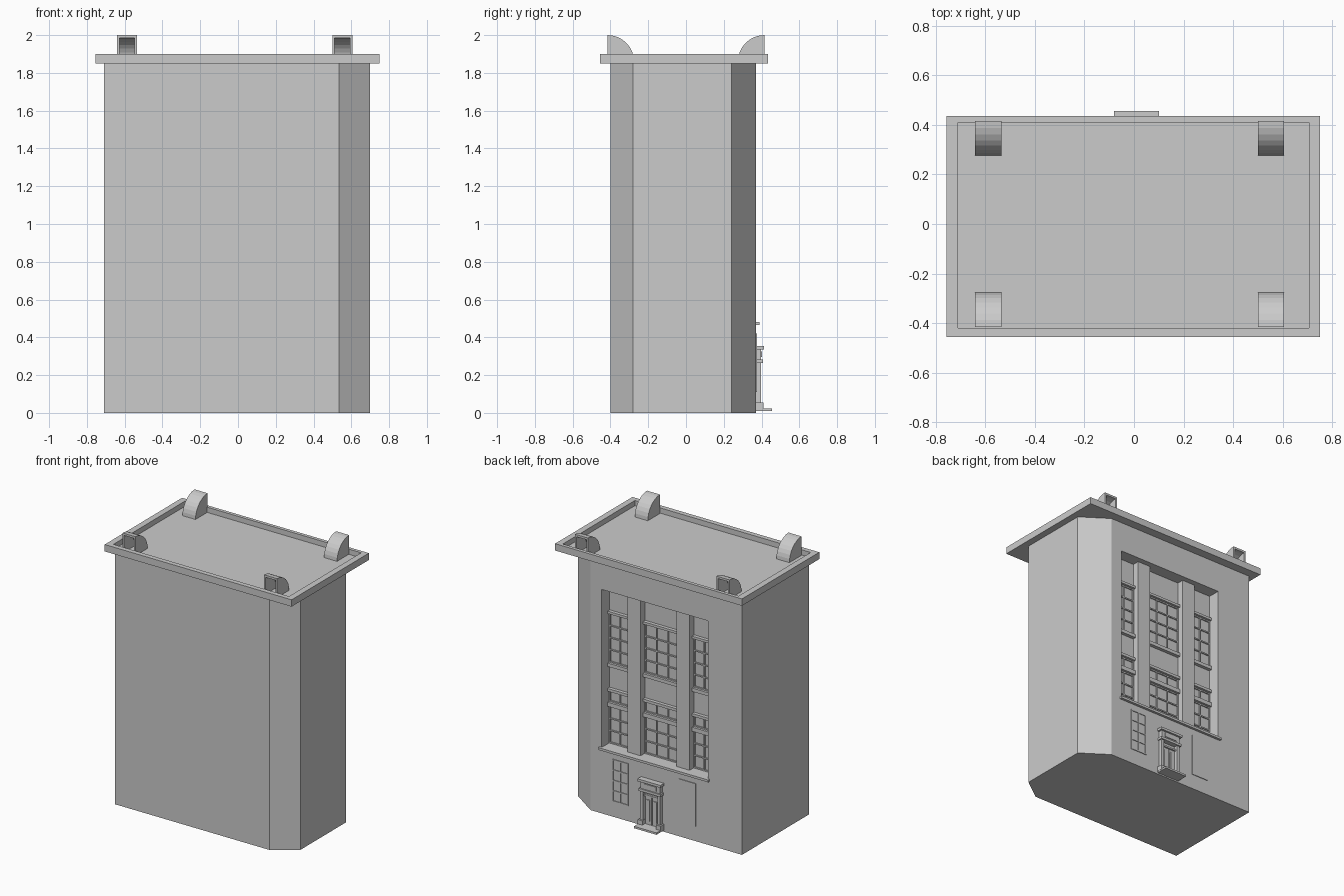
import bpy, bmesh, math

if "Cube" in bpy.data.objects:
    bpy.data.objects.remove(bpy.data.objects["Cube"])

stone = bpy.data.materials.new("grey_stone")
stone.diffuse_color = (0.6, 0.6, 0.6, 1)
stone.use_nodes = True
stone.node_tree.nodes["Principled BSDF"].inputs["Base Color"].default_value = stone.diffuse_color


def finish(name, bm):
    bmesh.ops.recalc_face_normals(bm, faces=bm.faces)
    me = bpy.data.meshes.new(name)
    bm.to_mesh(me)
    bm.free()
    me.materials.append(stone)
    ob = bpy.data.objects.new(name, me)
    bpy.context.collection.objects.link(ob)
    return ob


def add_box(bm, x0, x1, y0, y1, z0, z1):
    vs = bmesh.ops.create_cube(bm, size=1)["verts"]
    for v in vs:
        v.co = ((x0, x1)[v.co.x > 0], (y0, y1)[v.co.y > 0], (z0, z1)[v.co.z > 0])


def boxes(name, *dims):
    bm = bmesh.new()
    for d in dims:
        add_box(bm, *d)
    return finish(name, bm)


def prism(name, pts, offset):
    bm = bmesh.new()
    f = bm.faces.new([bm.verts.new(p) for p in pts])
    ext = bmesh.ops.extrude_face_region(bm, geom=[f], use_keep_orig=True)
    bmesh.ops.translate(bm, vec=offset,
                        verts=[g for g in ext["geom"] if isinstance(g, bmesh.types.BMVert)])
    return finish(name, bm)


def cut(ob, cutter):
    m = ob.modifiers.new("cut", "BOOLEAN")
    m.operation, m.object, m.solver = "DIFFERENCE", cutter, "EXACT"
    bpy.context.view_layer.objects.active = ob
    bpy.ops.object.modifier_apply(modifier=m.name)
    bpy.data.objects.remove(cutter)


WALL, BACK = 0.37, 0.28      # rear facade plane and back of its recess

# Building body: two right-hand corners chamfered, tall recess in rear facade
body = prism("building_body",
             [(x, y, 0) for x, y in [(-.71, -.40), (.535, -.40), (.70, -.28),
                                     (.70, .24), (.51, WALL), (-.71, WALL)]], (0, 0, 1.86))
cut(body, boxes("recess_cutter", (-.435, .42, BACK, .6, .48, 1.63)))

# Roof slab with shallow sunken deck
roof = boxes("roof_slab", (-.755, .75, -.455, .435, 1.85, 1.9))
cut(roof, boxes("deck_cutter", (-.71, .705, -.42, .41, 1.862, 2.1)))


# Hollow quarter-round roof vents, open toward the outside
def sector(name, x0, x1, y, s, r):
    arc = [(x0, y - s * r * math.sin(a), 1.86 + r * math.cos(a))
           for a in [i * math.pi / 16 for i in range(9)]]
    return prism(name, [(x0, y, 1.86)] + arc, (x1 - x0, 0, 0))


for x0 in (-.64, .50):
    for s in (-1, 1):
        vent = sector("roof_vent", x0, x0 + .105, s * .415, s, .14)
        cut(vent, sector("vent_cutter", x0 + .012, x0 + .093, s * .416, s, .125))

# Recess sill and two pilasters
boxes("recess_sill", (-.45, .435, .36, .388, .465, .482))
boxes("recess_pilasters", (.135, .24, BACK - .01, .33, .47, 1.64),
      (-.26, -.155, BACK - .01, .33, .47, 1.64))


# Window grid: frame and glazing bars standing on a wall plane
def window(name, x0, x1, z0, z1, cols, rows, y, t=.009, d=.008):
    bm = bmesh.new()
    for i in range(cols + 1):
        x = x0 + (x1 - x0 - t) * i / cols
        add_box(bm, x, x + t, y - .002, y + d, z0, z1)
    for j in range(rows + 1):
        z = z0 + (z1 - z0 - t) * j / rows
        add_box(bm, x0, x1, y - .002, y + d, z, z + t)
    finish(name, bm)


for x0, x1, cols in [(.242, .418, 2), (-.153, .133, 3), (-.433, -.262, 2)]:
    window("upper_window", x0, x1, 1.07, 1.43, cols, 4, BACK)
    window("transom_window", x0, x1, .785, .865, cols, 1, BACK)
    window("lower_window", x0, x1, .482, .755, cols, 3, BACK)
    boxes("window_ledges", *[(x0, x1, BACK - .002, BACK + d, z, z + h)
                             for z, h, d in [(1.43, .018, .025), (1.045, .025, .025),
                                             (.865, .02, .025), (.755, .03, .025)]])

# Ground floor window and blank panel
window("ground_window", .205, .335, .11, .42, 2, 4, WALL, d=.005)
boxes("blank_panel", (-.34, -.205, WALL - .002, WALL + .005, .11, .42))

# Door: step, side blocks, posts, double leaves, frieze and cornice
boxes("door_step", (-.08, .10, .36, .455, .01, .024))
C = .01
for s in (-1, 1):
    def side(a, b):
        return tuple(sorted((C + s * a, C + s * b)))
    boxes("door_post", side(.058, .08) + (.36, .398, .02, .27),
          side(.055, .092) + (.36, .41, .02, .055))
    boxes("door_leaf", side(.003, .052) + (.36, .378, .024, .225),
          side(.014, .042) + (.36, .384, .05, .205))
boxes("door_transom", (C - .06, C + .06, .36, .385, .228, .24))
boxes("door_lintel", (C - .088, C + .088, .36, .407, .265, .283),
      (C - .078, C + .078, .36, .398, .283, .335),
      (C - .05, C + .05, .36, .403, .295, .325),
      (C - .092, C + .092, .36, .412, .335, .353))
